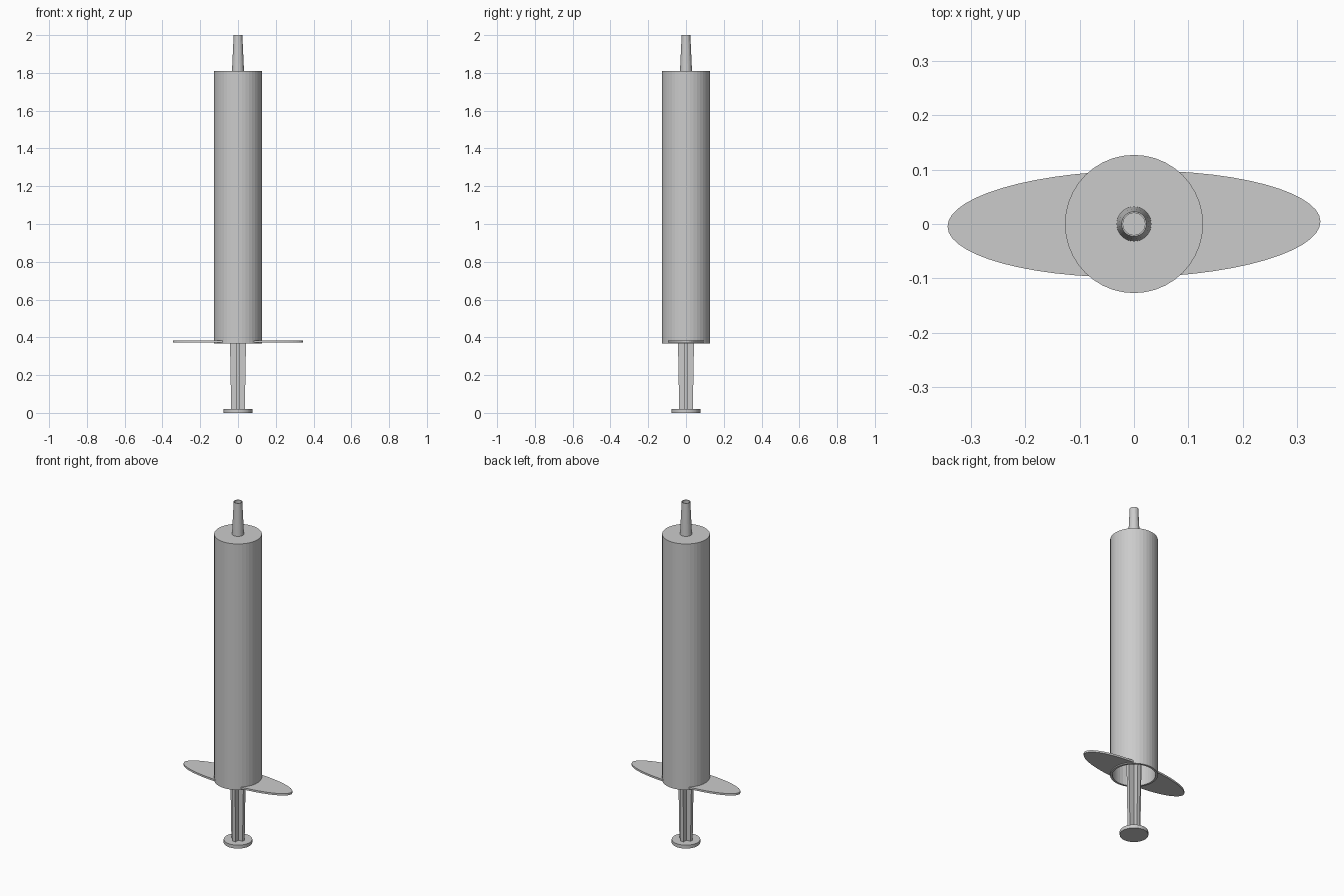
import bpy, bmesh, math
from mathutils import Matrix

if "Cube" in bpy.data.objects:
    bpy.data.objects.remove(bpy.data.objects["Cube"])

SEG = 40


def finish(name, bm):
    bmesh.ops.recalc_face_normals(bm, faces=bm.faces)
    me = bpy.data.meshes.new(name)
    bm.to_mesh(me)
    bm.free()
    ob = bpy.data.objects.new(name, me)
    bpy.context.scene.collection.objects.link(ob)
    return ob


def lathe(name, profile, caps=True):
    """Revolve (radius, z) points; the first and last rings may be capped."""
    bm = bmesh.new()
    rings = []
    for r, z in profile:
        rings.append([bm.verts.new((r * math.cos(math.tau * i / SEG),
                                    r * math.sin(math.tau * i / SEG), z))
                      for i in range(SEG)])
    for a, b in zip(rings, rings[1:]):
        for i in range(SEG):
            j = (i + 1) % SEG
            bm.faces.new((a[i], a[j], b[j], b[i]))
    if caps:
        bm.faces.new(rings[0])
        bm.faces.new(rings[-1])
    return finish(name, bm)


def loft(name, bottom, top, z0, z1, turn=0.0):
    """Solid between two matching outlines at two heights."""
    bm = bmesh.new()
    lo = [bm.verts.new((x, y, z0)) for x, y in bottom]
    hi = [bm.verts.new((x, y, z1)) for x, y in top]
    n = len(lo)
    for i in range(n):
        j = (i + 1) % n
        bm.faces.new((lo[i], lo[j], hi[j], hi[i]))
    bm.faces.new(lo)
    bm.faces.new(hi)
    bm.transform(Matrix.Rotation(turn, 4, 'Z'))
    return finish(name, bm)


# Hollow barrel, open at the bottom
lathe("barrel", [(0.115, 1.795), (0.115, 0.367), (0.127, 0.367), (0.127, 1.81)])

# Tapered nozzle with an open bore
lathe("nozzle", [(0.020, 1.805), (0.020, 2.0), (0.023, 2.0), (0.032, 1.805)], caps=False)

# Two finger grips: an ellipse interrupted by the barrel
A, B, R = 0.343, 0.098, 0.121
x0 = math.sqrt((R * R / B**2 - 1) / (1 / B**2 - 1 / A**2))
t0 = math.acos(x0 / A)
p0 = math.acos(x0 / R)
N = 24
lobe = [(A * math.cos(t), B * math.sin(t))
        for t in (-t0 + 2 * t0 * i / N for i in range(N + 1))]
lobe += [(R * math.cos(p), R * math.sin(p))
         for p in (p0 - 2 * p0 * i / 16 for i in range(1, 16))]
for name, turn in (("right_finger_grip", 0.0), ("left_finger_grip", math.pi)):
    loft(name, lobe, lobe, 0.373, 0.384, turn + math.radians(0.8))


# Plunger rod: a cross section that widens toward the piston
def cross(w, t):
    quarter = [(w, -t), (w, t), (t, t)]
    pts = []
    for k in range(4):
        c, s = (1, 0, -1, 0)[k], (0, 1, 0, -1)[k]
        pts += [(c * x - s * y, s * x + c * y) for x, y in quarter]
    return pts


loft("plunger_rod", cross(0.036, 0.010), cross(0.066, 0.010), 0.015, 1.70)

# Piston inside the barrel and thumb disc at the base
lathe("piston", [(0.114, 1.69), (0.114, 1.78)])
lathe("thumb_disc", [(0.076, 0.0), (0.076, 0.02)])
